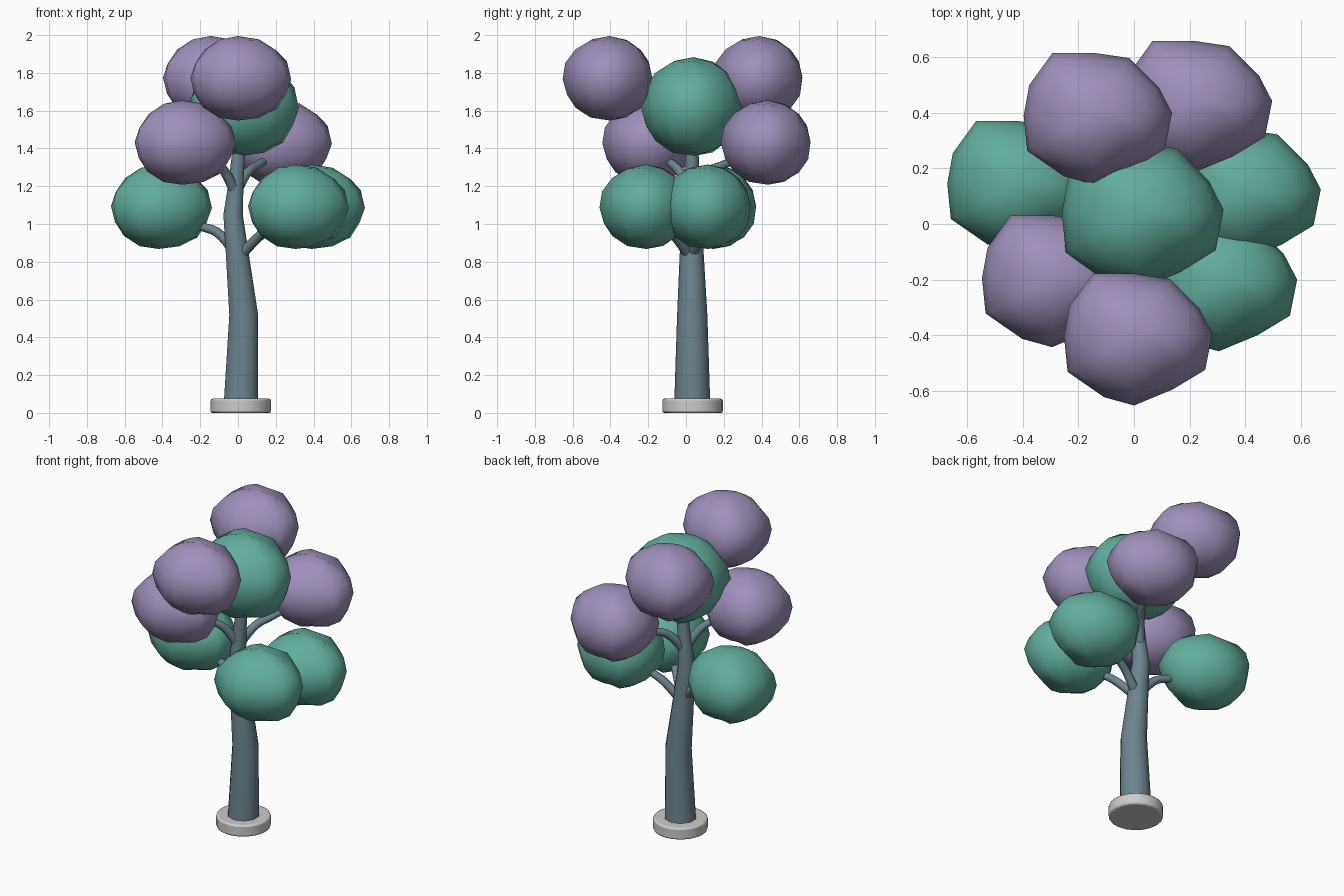
import bpy, bmesh, math, random
from mathutils import Vector

if "Cube" in bpy.data.objects:
    bpy.data.objects.remove(bpy.data.objects["Cube"])


def material(name, rgb):
    m = bpy.data.materials.new(name)
    m.diffuse_color = (*rgb, 1)
    m.use_nodes = True
    m.node_tree.nodes["Principled BSDF"].inputs["Base Color"].default_value = m.diffuse_color
    return m


green = material("green_leaves", (0.12, 0.42, 0.34))
purple = material("purple_leaves", (0.35, 0.28, 0.50))
bark = material("bark", (0.15, 0.23, 0.27))


def finish(obj, mat=None, angle=60):
    bpy.ops.object.select_all(action='DESELECT')
    obj.select_set(True)
    bpy.context.view_layer.objects.active = obj
    if obj.type == 'CURVE':
        bpy.ops.object.convert(target='MESH')
        obj = bpy.context.object
    bpy.ops.object.shade_smooth_by_angle(angle=math.radians(angle))
    if mat:
        obj.data.materials.clear()
        obj.data.materials.append(mat)
    return obj


def tube(name, points, resolution, sides_res, kind='POLY'):
    """Tapered round limb through (x, y, z, radius) points."""
    cu = bpy.data.curves.new(name, 'CURVE')
    cu.dimensions = '3D'
    cu.bevel_depth = 1
    cu.bevel_resolution = sides_res
    cu.use_fill_caps = True
    cu.resolution_u = resolution
    sp = cu.splines.new(kind)
    sp.points.add(len(points) - 1)
    for p, (x, y, z, r) in zip(sp.points, points):
        p.co = (x, y, z, 1)
        p.radius = r
    if kind == 'NURBS':
        sp.use_endpoint_u = True
        sp.order_u = 3
    obj = bpy.data.objects.new(name, cu)
    bpy.context.collection.objects.link(obj)
    return finish(obj, bark)


# Leaf clump: lumpy low-poly ball swept from one plan outline
OUTLINE = [(.282, .01), (.235, .1), (.128, .207), (0, .226), (-.148, .226),
           (-.232, .11), (-.252, 0), (-.239, -.127), (-.108, -.218),
           (0, -.248), (.14, -.19), (.256, -.12)]


def clump_mesh(mat):
    rng = random.Random(4)
    bm = bmesh.new()
    rings = []
    n = 7
    for i in range(1, n + 1):
        e = -math.pi / 2 + math.pi * i / (n + 1)
        ring = []
        for x, y in OUTLINE:
            k = math.cos(e) ** 0.95 * (1 if i == 4 else rng.uniform(0.97, 1.02))
            ring.append(bm.verts.new((x * k, y * k, 0.218 * math.sin(e) + rng.uniform(-.008, .008))))
        rings.append(ring)
    bottom = bm.verts.new((0, 0, -.222))
    top = bm.verts.new((0, 0, .225))
    m = len(OUTLINE)
    for j in range(m):
        k = (j + 1) % m
        for a, b in zip(rings, rings[1:]):
            bm.faces.new((a[j], a[k], b[k], b[j]))
        bm.faces.new((bottom, rings[0][k], rings[0][j]))
        bm.faces.new((top, rings[-1][j], rings[-1][k]))
    me = bpy.data.meshes.new("leaf_clump")
    bm.to_mesh(me)
    bm.free()
    me.materials.append(mat)
    return me


CLUMPS = [
    ("green_clump_left", green, (-.42, .145, 1.09), (1, 1, 1)),
    ("green_clump_front_right", green, (.305, -.21, 1.09), (1, 1, 1)),
    ("green_clump_right", green, (.39, .115, 1.09), (1, 1, 1)),
    ("green_clump_crown", green, (.015, .04, 1.62), (1.09, 1.12, 1.17)),
    ("purple_clump_back_top", purple, (-.145, .39, 1.77), (1, 1, 1)),
    ("purple_clump_front_top", purple, (0, -.405, 1.77), (1, 1, 1)),
    ("purple_clump_back_right", purple, (.215, .433, 1.43), (1, 1, 1)),
    ("purple_clump_front_left", purple, (-.295, -.195, 1.43), (1, 1, 1)),
]
for name, mat, loc, scale in CLUMPS:
    o = bpy.data.objects.new(name, clump_mesh(mat))
    o.location = loc
    o.scale = scale
    bpy.context.collection.objects.link(o)
    finish(o)

# Trunk with a gentle bend
tube("trunk", [(.015, .033, .03, .096), (.03, .033, .52, .08), (-.007, .03, .87, .062),
               (-.026, .03, 1.05, .054), (-.012, .03, 1.2, .043), (.004, .032, 1.4, .034),
               (.01, .035, 1.6, .025)], 4, 3)

# Branches curving up and out into their clumps
BRANCHES = {
    "branch_left": [(-.01, .03, .84), (-.09, .06, .96), (-.2, .09, .985), (-.32, .13, 1.04)],
    "branch_front_right": [(.01, .02, .83), (.09, -.04, .92), (.15, -.1, .97), (.25, -.18, 1.03)],
    "branch_right": [(.01, .035, .83), (.1, .06, .93), (.17, .08, .97), (.3, .1, 1.04)],
    "branch_front_left": [(-.015, .02, 1.17), (-.06, -.02, 1.27), (-.11, -.08, 1.325), (-.2, -.14, 1.37)],
    "branch_back_right": [(-.01, .04, 1.17), (.04, .1, 1.28), (.11, .2, 1.31), (.18, .32, 1.37)],
}
for name, pts in BRANCHES.items():
    radii = (.03, .026, .023, .02)
    tube(name, [(*p, r) for p, r in zip(pts, radii)], 4, 2, 'NURBS')

# Round base with a softened rim
bpy.ops.mesh.primitive_cylinder_add(vertices=20, radius=.16, depth=.075, location=(.015, .035, .0375))
base = bpy.context.object
base.name = "base_disc"
bev = base.modifiers.new("rim", 'BEVEL')
bev.width = .01
bev.segments = 2
finish(base, None, 60)
